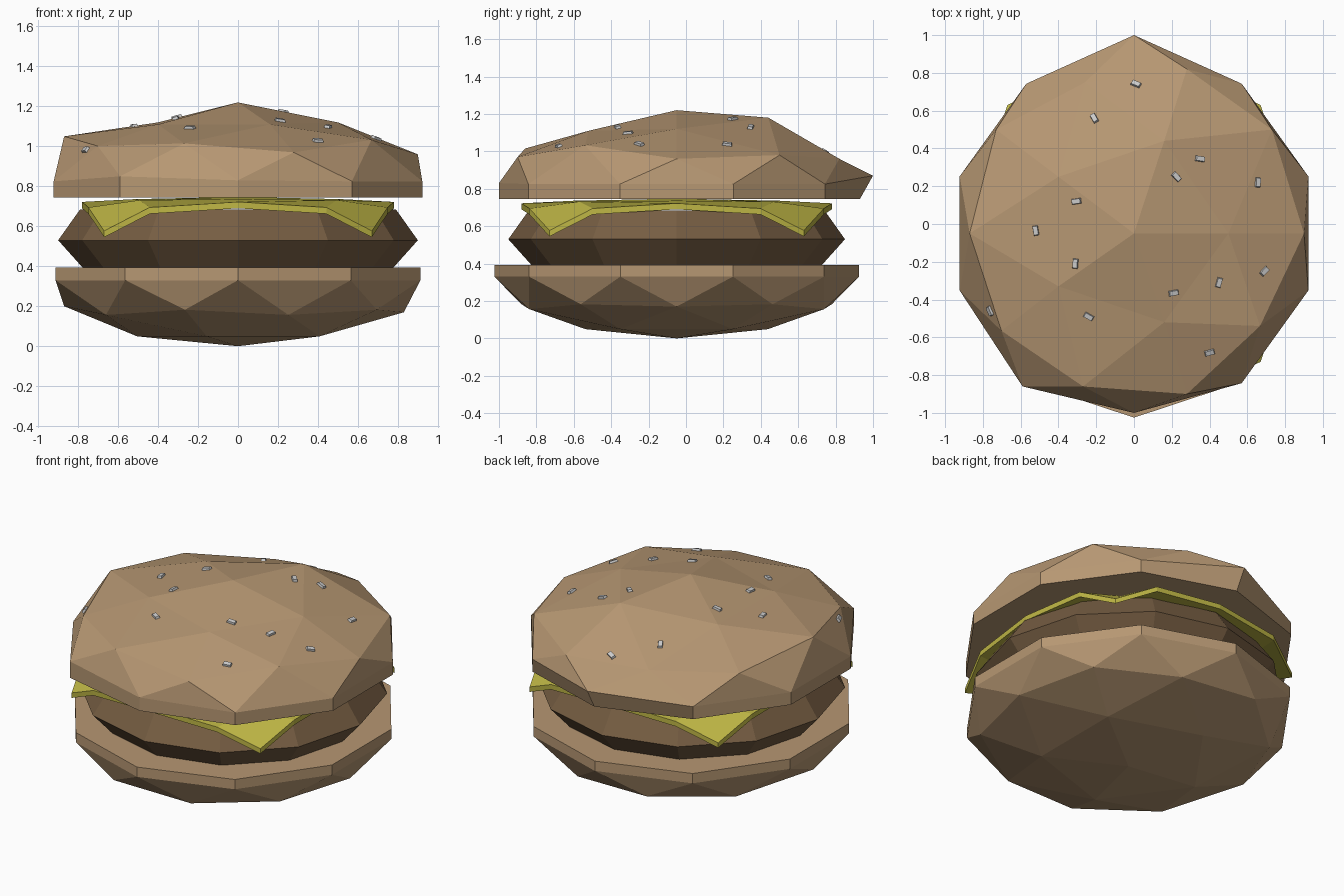
import bpy, bmesh, math
from mathutils import Vector, Matrix
from mathutils.bvhtree import BVHTree

if "Cube" in bpy.data.objects:
    bpy.data.objects.remove(bpy.data.objects["Cube"])

CENTRE_Y = -0.05


def material(name, rgb):
    m = bpy.data.materials.new(name)
    m.diffuse_color = (*rgb, 1)
    m.use_nodes = True
    m.node_tree.nodes["Principled BSDF"].inputs["Base Color"].default_value = m.diffuse_color
    return m


BREAD = material("bread", (0.47, 0.31, 0.17))
MEAT = material("meat", (0.18, 0.11, 0.055))
CHEESE = material("cheese", (0.52, 0.47, 0.06))


def finish(bm, name, mat=None):
    bmesh.ops.recalc_face_normals(bm, faces=bm.faces)
    me = bpy.data.meshes.new(name)
    bm.to_mesh(me)
    ob = bpy.data.objects.new(name, me)
    bpy.context.collection.objects.link(ob)
    if mat:
        me.materials.append(mat)
    return ob


def half_bun(side, scale, z_rim, height, z_cut, nudges):
    """Half a coarse icosphere with a short rim and a flat cut face."""
    bm = bmesh.new()
    bmesh.ops.create_icosphere(bm, subdivisions=2, radius=1)
    bmesh.ops.delete(bm, geom=[v for v in bm.verts if v.co.z * side < -0.01], context='VERTS')
    for v in bm.verts:
        v.co = Vector((v.co.x * scale[0], v.co.y * scale[1] + CENTRE_Y, z_rim + v.co.z * height))
    # pull nearest points to give the bread its uneven look
    for target in nudges:
        t = Vector(target)
        min(bm.verts, key=lambda v: (v.co.xy - t.xy).length).co = t
    edges = [e for e in bm.edges if e.is_boundary]
    ext = bmesh.ops.extrude_edge_only(bm, edges=edges)["geom"]
    for v in (g for g in ext if isinstance(g, bmesh.types.BMVert)):
        v.co.z = z_cut
        if side > 0 and v.co.y > 0.9:
            v.co.y = 0.93
    bmesh.ops.edgeloop_fill(bm, edges=[e for e in bm.edges if e.is_boundary])
    return bm


# bottom bun
bottom = half_bun(-1, (0.96, 0.975), 0.33, 0.33, 0.393,
                  [(-0.87, -0.05, 0.2), (0.83, -0.05, 0.17)])
finish(bottom, "bottom_bun", BREAD)

# patty: stacked rings
bm = bmesh.new()
rings = []
for r, z in ((0.77, 0.385), (0.9, 0.53), (0.79, 0.685)):
    rings.append([bm.verts.new((r * math.cos(i * math.tau / 12),
                                r * math.sin(i * math.tau / 12) + CENTRE_Y, z)) for i in range(12)])
for a, b in zip(rings, rings[1:]):
    for i in range(12):
        j = (i + 1) % 12
        bm.faces.new((a[i], a[j], b[j], b[i]))
bm.faces.new(rings[0])
bm.faces.new(rings[-1])
finish(bm, "patty", MEAT)

# cheese slice with drooping corners
bm = bmesh.new()
steps = (-1, -0.66, 0, 0.66, 1)
grid = [[bm.verts.new((u * (0.78 - 0.11 * abs(v) ** 3),
                       CENTRE_Y + v * (0.83 - 0.15 * abs(u) ** 3),
                       0.715 - 0.025 * max(u * u, v * v) - 0.145 * (u * v) ** 4))
         for u in steps] for v in steps]
for j in range(4):
    for i in range(4):
        bm.faces.new((grid[j][i], grid[j][i + 1], grid[j + 1][i + 1], grid[j + 1][i]))
slab = bmesh.ops.extrude_face_region(bm, geom=bm.faces[:] )["geom"]
for v in (g for g in slab if isinstance(g, bmesh.types.BMVert)):
    v.co.z += 0.032
finish(bm, "cheese_slice", CHEESE)

# top bun
top = half_bun(1, (0.97, 0.98), 0.825, 0.395, 0.745, [
    (-0.87, -0.05, 1.05), (0.9, -0.05, 0.96), (0.5, -0.05, 1.12), (0.16, 0.44, 1.18),
    (-0.4, -0.33, 1.11), (-0.4, 0.25, 1.12), (0.16, -0.52, 1.11), (-0.27, -0.86, 1.015),
    (0.28, -0.9, 0.97), (0.73, 0.5, 0.98), (-0.73, 0.5, 0.99), (0.28, 0.82, 0.96),
    (-0.26, 0.75, 0.98), (0, 1, 0.87), (0, -1, 0.83), (-0.59, -0.86, 0.85)])
bmesh.ops.recalc_face_normals(top, faces=top.faces)
surface = BVHTree.FromBMesh(top)
finish(top, "top_bun", BREAD)

# sesame seeds: x, y, turn in degrees, dropped onto the top bun
seeds = [(0.01, 0.74, -25), (-0.21, 0.56, -60), (0.35, 0.345, -8), (0.225, 0.25, -45),
         (0.655, 0.22, 85), (-0.305, 0.12, 8), (-0.52, -0.035, -80), (-0.31, -0.21, 85),
         (0.45, -0.31, 75), (0.69, -0.25, 45), (0.21, -0.365, 10), (-0.24, -0.49, -30),
         (-0.76, -0.46, -65), (0.4, -0.68, 15)]
bm = bmesh.new()
for x, y, turn in seeds:
    hit, normal, _, _ = surface.ray_cast(Vector((x, y, 3)), Vector((0, 0, -1)))
    if hit is None:
        continue
    tilt = Vector((0, 0, 1)).rotation_difference(normal).to_matrix().to_4x4()
    new = bmesh.ops.create_cube(bm, size=1)["verts"]
    for v in new:
        k = 0.75 if v.co.z > 0 else 1
        v.co = Vector((v.co.x * 0.06 * k, v.co.y * 0.033 * k, v.co.z * 0.026))
    bmesh.ops.transform(bm, verts=new, matrix=Matrix.Translation(hit) @ tilt
                        @ Matrix.Rotation(math.radians(turn), 4, 'Z'))
finish(bm, "sesame_seeds")
